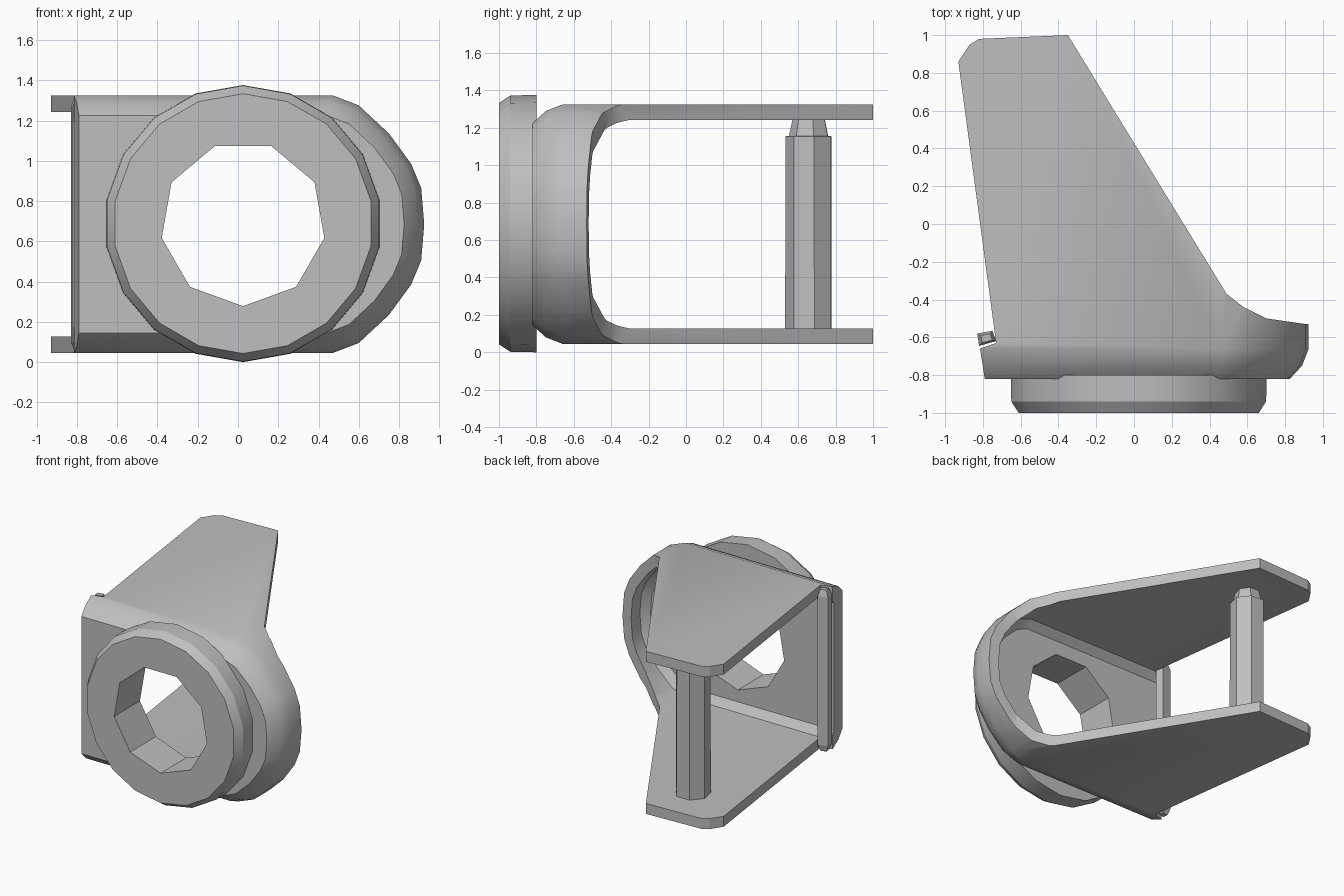
import bpy, bmesh, math

cube = bpy.data.objects.get("Cube")
if cube:
    bpy.data.objects.remove(cube, do_unlink=True)

metal = bpy.data.materials.new("plain_grey")
metal.use_nodes = True
GREY = (0.52, 0.52, 0.52, 1)
metal.diffuse_color = GREY
metal.node_tree.nodes["Principled BSDF"].inputs["Base Color"].default_value = GREY

MID = 0.685


def loft(name, rings):
    """Closed solid through a list of matching 3D rings."""
    bm = bmesh.new()
    loops = [[bm.verts.new(p) for p in ring] for ring in rings]
    count = len(loops[0])
    for a, b in zip(loops, loops[1:]):
        for i in range(count):
            j = (i + 1) % count
            bm.faces.new((a[i], a[j], b[j], b[i]))
    bm.faces.new(loops[0])
    bm.faces.new(loops[-1])
    bmesh.ops.recalc_face_normals(bm, faces=bm.faces)
    mesh = bpy.data.meshes.new(name)
    bm.to_mesh(mesh)
    bm.free()
    mesh.materials.append(metal)
    obj = bpy.data.objects.new(name, mesh)
    bpy.context.collection.objects.link(obj)
    return obj


def circle(sides, radius, start=0.0):
    step = 2 * math.pi / sides
    return [(radius * math.cos(start + i * step), radius * math.sin(start + i * step))
            for i in range(sides)]


def disc(y, sides, radius, x=0.025, z=0.688):
    return [(x + a, y, z + b) for a, b in circle(sides, radius, -math.pi / 2)]


def d_section(y, inset):
    """Flat-sided section with a rounded +x end, shrunk by inset."""
    arc = [(0.47, 0.64), (0.6, 0.59), (0.75, 0.45), (0.86, 0.3), (0.91, 0.18)]
    half = [(-1.2, 0.64)] + arc
    k = (0.64 - inset) / 0.64
    half = [(x if x < 0 else 0.3 + (x - 0.3) * (0.625 - inset) / 0.625, z * k) for x, z in half]
    tip = [(0.925 - inset, 0)]
    pts = half + tip + [(x, -z) for x, z in reversed(half)]
    return [(x, y, MID + z) for x, z in pts]


def cut(target, tool, operation):
    mod = target.modifiers.new("cut", "BOOLEAN")
    mod.object = tool
    mod.operation = operation
    mod.solver = "EXACT"
    bpy.context.view_layer.objects.active = target
    bpy.ops.object.modifier_apply(modifier=mod.name)


# Bracket: rounded shell trimmed to the tapering side plates
bracket = loft("bracket", [d_section(-0.82, 0.1), d_section(-0.75, 0.035),
                           d_section(-0.66, 0), d_section(1.2, 0)])
hollow = loft("hollow_cutter", [d_section(-0.68, 0.14), d_section(-0.63, 0.082),
                                d_section(1.4, 0.082)])
plan = [(-0.93, 0.86), (-0.87, 0.95), (-0.82, 0.98), (-0.35, 1.0), (0.49, -0.37),
        (0.58, -0.44), (0.7, -0.5), (0.91, -0.53), (1.1, -0.54), (1.1, -0.95),
        (-0.77, -0.95), (-0.79, -0.82), (-0.815, -0.66), (-0.73, -0.63)]
trim = loft("trim_cutter", [[(x, y, z) for x, y in plan] for z in (-0.3, 1.7)])
bore = loft("bore_cutter", [disc(y, 9, 0.41) for y in (-1.3, -0.3)])
cut(bracket, hollow, "DIFFERENCE")
cut(bracket, trim, "INTERSECT")
cut(bracket, bore, "DIFFERENCE")

# Collar round the opening
collar = loft("front_collar", [disc(-1.0, 18, 0.645), disc(-0.94, 18, 0.685),
                               disc(-0.8, 18, 0.688)])
cut(collar, bore, "DIFFERENCE")

# Post joining the two plates, with a narrower neck
post = loft("rear_post", [[(-0.52 + x, 0.66 + y, z) for x, y in circle(7, r, 0.2)]
                          for z, r in ((0.09, 0.13), (1.155, 0.128),
                                       (1.156, 0.11), (1.27, 0.085))])

# Side bar with chamfered ends
bar_plan = [(-0.83, -0.58), (-0.75, -0.565), (-0.73, -0.62), (-0.82, -0.645)]
bar = loft("side_bar", [[(-0.78 + (x + 0.78) * k, -0.605 + (y + 0.605) * k, z)
                         for x, y in bar_plan]
                        for z, k in ((0.05, 0.6), (0.1, 1), (1.27, 1), (1.32, 0.6))])

for tool in (hollow, trim, bore):
    bpy.data.objects.remove(tool, do_unlink=True)

# Shading
bpy.ops.object.select_all(action="DESELECT")
for obj in (bracket, collar):
    obj.select_set(True)
bpy.context.view_layer.objects.active = bracket
bpy.ops.object.shade_smooth_by_angle(angle=math.radians(25))
bpy.ops.object.select_all(action="DESELECT")
